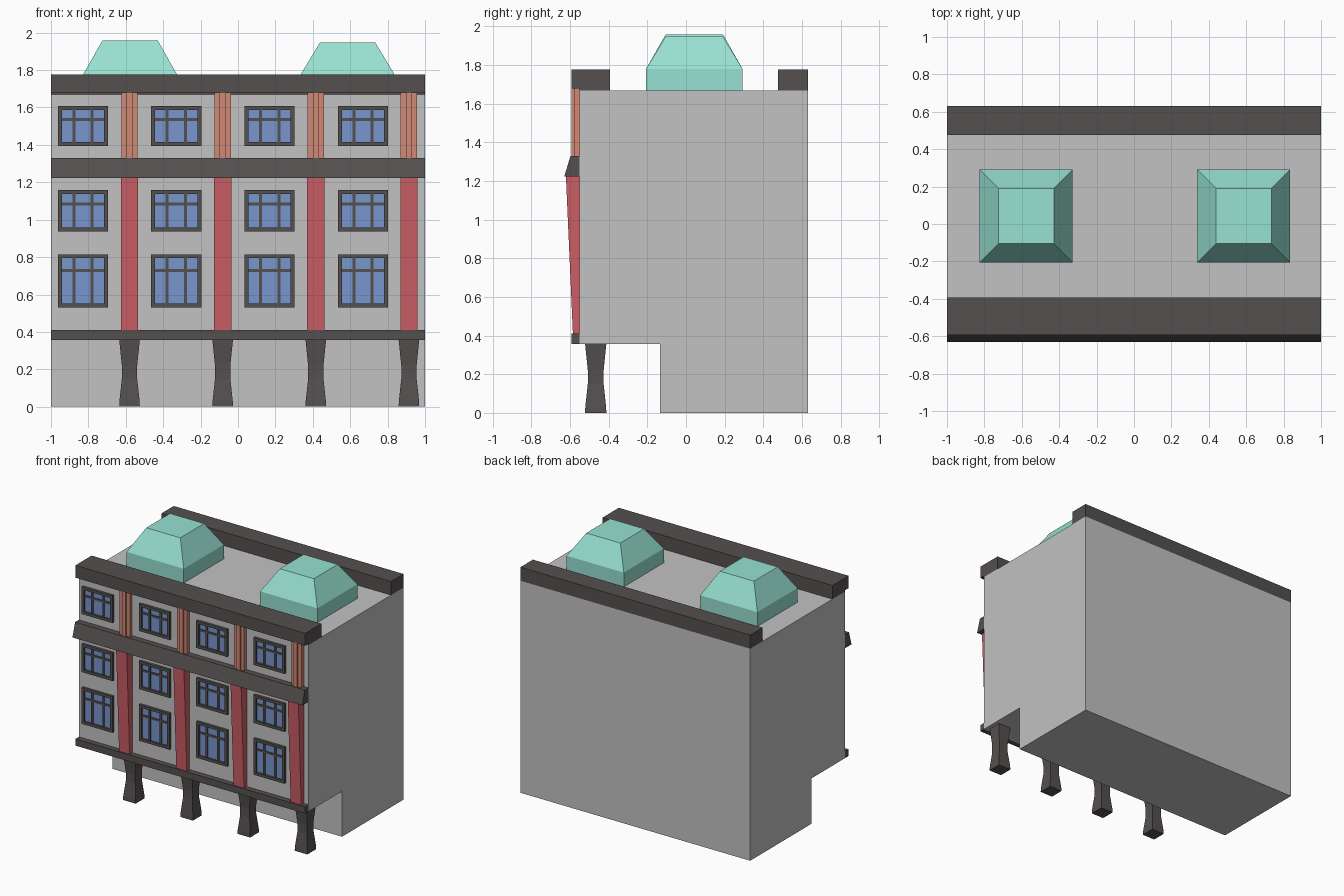
import bpy
import bmesh

cube = bpy.data.objects.get("Cube")
if cube:
    bpy.data.objects.remove(cube, do_unlink=True)


def material(name, r, g, b):
    m = bpy.data.materials.new(name)
    m.use_nodes = True
    m.diffuse_color = (r, g, b, 1)
    m.node_tree.nodes["Principled BSDF"].inputs["Base Color"].default_value = (r, g, b, 1)
    return m


WALL = material("wall_grey", 0.54, 0.54, 0.54)
TRIM = material("trim_charcoal", 0.089, 0.08, 0.078)
RED = material("pillar_red", 0.6, 0.112, 0.133)
ORANGE = material("pilaster_terracotta", 0.63, 0.246, 0.178)
GLASS = material("glass_blue", 0.188, 0.305, 0.624)
TEAL = material("skylight_teal", 0.31, 0.75, 0.635)


def finish(name, bm, mat):
    bmesh.ops.recalc_face_normals(bm, faces=bm.faces)
    mesh = bpy.data.meshes.new(name)
    bm.to_mesh(mesh)
    bm.free()
    mesh.materials.append(mat)
    obj = bpy.data.objects.new(name, mesh)
    bpy.context.collection.objects.link(obj)
    return obj


def loft(bm, rings):
    """Skin a stack of equal-length point rings and cap both ends."""
    loops = [[bm.verts.new(p) for p in ring] for ring in rings]
    n = len(loops[0])
    for a, b in zip(loops, loops[1:]):
        for i in range(n):
            j = (i + 1) % n
            bm.faces.new((a[i], a[j], b[j], b[i]))
    bm.faces.new(loops[0][::-1])
    bm.faces.new(loops[-1])


def prism(bm, x0, x1, profile):
    """Extrude a (y, z) profile along x."""
    loft(bm, [[(x, y, z) for y, z in profile] for x in (x0, x1)])


def box(bm, x0, x1, y0, y1, z0, z1):
    prism(bm, x0, x1, [(y0, z0), (y1, z0), (y1, z1), (y0, z1)])


def rect(x0, x1, y0, y1, z):
    return [(x0, y0, z), (x1, y0, z), (x1, y1, z), (x0, y1, z)]


FRONT, BACK = -0.55, 0.63
FLOOR, ROOF = 0.357, 1.668
LEDGE_TOP, CORNICE_LOW, CORNICE_TOP = 0.41, 1.222, 1.33
PARAPET_LOW, PARAPET_TOP = 1.678, 1.775

# Full-width parts, each a side profile run along the facade
full_width = {
    "building_body": (WALL, [(FRONT, FLOOR), (-0.135, FLOOR), (-0.135, 0), (BACK, 0),
                             (BACK, ROOF), (FRONT, ROOF)]),
    "lower_ledge": (TRIM, [(-0.593, FLOOR), (FRONT, FLOOR), (FRONT, LEDGE_TOP), (-0.593, LEDGE_TOP)]),
    "middle_cornice": (TRIM, [(-0.63, CORNICE_LOW), (FRONT, CORNICE_LOW), (FRONT, CORNICE_TOP),
                              (-0.597, CORNICE_TOP)]),
    "front_parapet": (TRIM, [(-0.593, PARAPET_LOW), (FRONT, PARAPET_LOW), (FRONT, ROOF), (-0.392, ROOF),
                             (-0.392, PARAPET_TOP), (-0.593, PARAPET_TOP)]),
    "back_parapet": (TRIM, [(0.475, ROOF), (BACK, ROOF), (BACK, PARAPET_TOP), (0.475, PARAPET_TOP)]),
}
for name, (mat, profile) in full_width.items():
    bm = bmesh.new()
    prism(bm, -1, 1, profile)
    finish(name, bm, mat)

# Columns: waisted leg, tapering red pillar and stepped pilaster on each axis
for i in range(4):
    x = -0.58 + i * 0.498

    bm = bmesh.new()
    leg_rings = [(0, 0.055), (0.03, 0.054), (0.15, 0.041), (0.22, 0.041), (FLOOR, 0.055)]
    loft(bm, [rect(x - r, x + r, -0.467 - r, -0.467 + r, z) for z, r in leg_rings])
    finish(f"leg_{i + 1}", bm, TRIM)

    bm = bmesh.new()
    prism(bm, x - 0.046, x + 0.046, [(-0.585, LEDGE_TOP), (FRONT, LEDGE_TOP),
                                     (FRONT, CORNICE_LOW), (-0.621, CORNICE_LOW)])
    finish(f"red_pillar_{i + 1}", bm, RED)

    bm = bmesh.new()
    box(bm, x - 0.044, x + 0.044, -0.58, FRONT, CORNICE_TOP, PARAPET_LOW)
    box(bm, x - 0.016, x + 0.016, -0.592, -0.58, CORNICE_TOP, PARAPET_LOW)
    finish(f"upper_pilaster_{i + 1}", bm, ORANGE)

# Windows: four per floor, each with a frame, glazing bars and a pane
HALF, RIM, BAR = 0.134, 0.021, 0.008
floors = {"lower": (0.53, 0.815), "middle": (0.937, 1.158), "upper": (1.394, 1.608)}
for floor, (z0, z1) in floors.items():
    crossbar = z1 - 0.2 * (z1 - z0) - 0.03
    for i in range(4):
        x = -0.829 + i * 0.499
        face = FRONT - 0.02
        bm = bmesh.new()
        for side in (-1, 1):
            outer, inner = x + side * HALF, x + side * (HALF - RIM)
            box(bm, min(outer, inner), max(outer, inner), face, FRONT, z0, z1)
            bar = x + side * 0.049
            box(bm, bar - BAR, bar + BAR, FRONT - 0.012, FRONT, z0 + RIM, z1 - RIM)
        for low in (z0, z1 - RIM):
            box(bm, x - HALF + RIM, x + HALF - RIM, face, FRONT, low, low + RIM)
        box(bm, x - HALF + RIM, x + HALF - RIM, FRONT - 0.011, FRONT,
            crossbar - BAR, crossbar + BAR)
        finish(f"{floor}_window_frame_{i + 1}", bm, TRIM)

        bm = bmesh.new()
        box(bm, x - HALF + RIM, x + HALF - RIM, FRONT - 0.004, FRONT, z0 + RIM, z1 - RIM)
        finish(f"{floor}_window_glass_{i + 1}", bm, GLASS)

# Rooftop skylights: upright base with a truncated pyramid above
for name, x, top in (("right_skylight", -0.577, 1.958), ("left_skylight", 0.586, 1.947)):
    bm = bmesh.new()
    loft(bm, [rect(x - r, x + r, 0.043 - r, 0.043 + r, z)
              for z, r in ((ROOF, 0.249), (1.78, 0.249), (top, 0.148))])
    finish(name, bm, TEAL)
